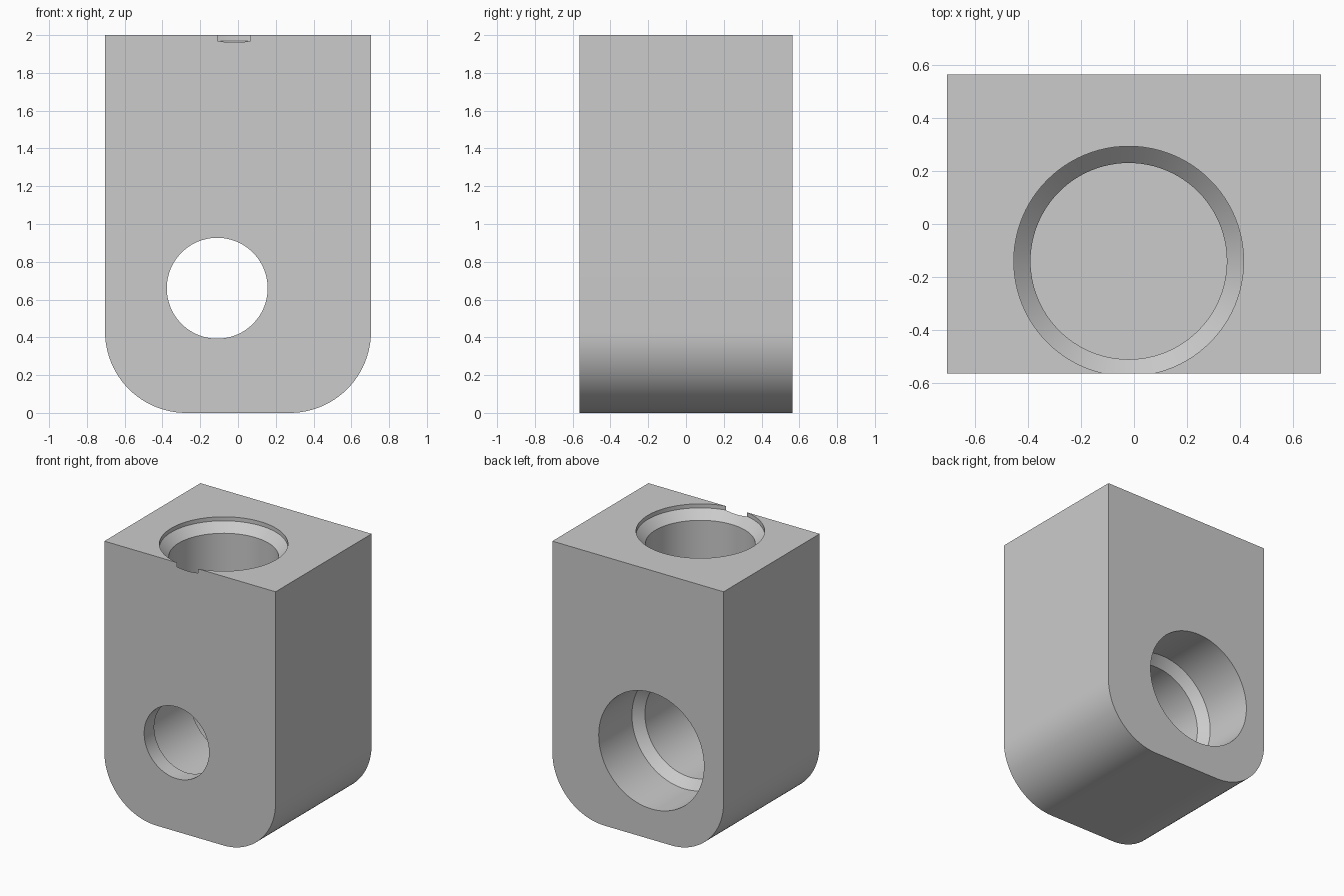
import bpy, bmesh, math
from mathutils import Vector

cube = bpy.data.objects.get("Cube")
if cube:
    bpy.data.objects.remove(cube, do_unlink=True)

HALF_W, HALF_D, HEIGHT, CORNER = 0.704, 0.564, 2.0, 0.43
BORE, INNER, LIP = 0.433, 0.37, 0.267

# Single grey material
grey = bpy.data.materials.new("light grey")
grey.use_nodes = True
colour = (0.6, 0.6, 0.6, 1)
grey.diffuse_color = colour
grey.node_tree.nodes["Principled BSDF"].inputs["Base Color"].default_value = colour


def make_object(name, bm):
    bmesh.ops.recalc_face_normals(bm, faces=bm.faces)
    mesh = bpy.data.meshes.new(name)
    bm.to_mesh(mesh)
    bm.free()
    mesh.materials.append(grey)
    obj = bpy.data.objects.new(name, mesh)
    bpy.context.collection.objects.link(obj)
    return obj


def lathe(name, profile, segments=96):
    """Closed solid of revolution about z from (height, radius) pairs."""
    bm = bmesh.new()
    rings = []
    for h, r in profile:
        angles = [2 * math.pi * i / segments for i in range(segments)]
        rings.append([bm.verts.new((r * math.cos(a), r * math.sin(a), h)) for a in angles])
    for a, b in zip(rings, rings[1:]):
        for i in range(segments):
            j = (i + 1) % segments
            bm.faces.new((a[i], a[j], b[j], b[i]))
    bm.faces.new(rings[0])
    bm.faces.new(rings[-1])
    return make_object(name, bm)


# Block with two rounded lower corners, extruded front to back
outline = [(-HALF_W, HEIGHT)]
steps = 24
for side, start in ((-1, math.pi), (1, 1.5 * math.pi)):
    for i in range(steps + 1):
        a = start + 0.5 * math.pi * i / steps
        outline.append((side * (HALF_W - CORNER) + CORNER * math.cos(a),
                        CORNER + CORNER * math.sin(a)))
outline.append((HALF_W, HEIGHT))
bm = bmesh.new()
front = bm.faces.new([bm.verts.new((x, -HALF_D, z)) for x, z in outline])
extruded = bmesh.ops.extrude_face_region(bm, geom=[front], use_keep_orig=True)
moved = [v for v in extruded["geom"] if isinstance(v, bmesh.types.BMVert)]
bmesh.ops.translate(bm, verts=moved, vec=Vector((0, 2 * HALF_D, 0)))
block = make_object("block_body", bm)

# Blind socket in the top: shallow recess, chamfer, straight bore
top_cutter = lathe("top_socket_cutter", [
    (0.1, BORE), (-0.03, BORE), (-0.093, INNER), (-0.65, INNER)])
top_cutter.location = (-0.02, -0.14, HEIGHT)

# Stepped bore from the back, leaving a narrow lip at the front
back_cutter = lathe("back_bore_cutter", [
    (0.1, BORE), (-0.39, BORE), (-0.453, INNER),
    (-1.01, INNER), (-1.01, LIP), (-1.3, LIP)])
back_cutter.location = (-0.11, HALF_D, 0.66)
back_cutter.rotation_euler = (-math.pi / 2, 0, 0)

# Cut both bores and discard the cutters
bpy.ops.object.select_all(action="DESELECT")
block.select_set(True)
bpy.context.view_layer.objects.active = block
for cutter in (top_cutter, back_cutter):
    cutter.hide_render = True
    mod = block.modifiers.new("cut", "BOOLEAN")
    mod.operation, mod.solver, mod.object = "DIFFERENCE", "EXACT", cutter
    bpy.ops.object.modifier_apply(modifier=mod.name)
    bpy.data.objects.remove(cutter, do_unlink=True)

bpy.ops.object.shade_smooth_by_angle(angle=math.radians(30))
